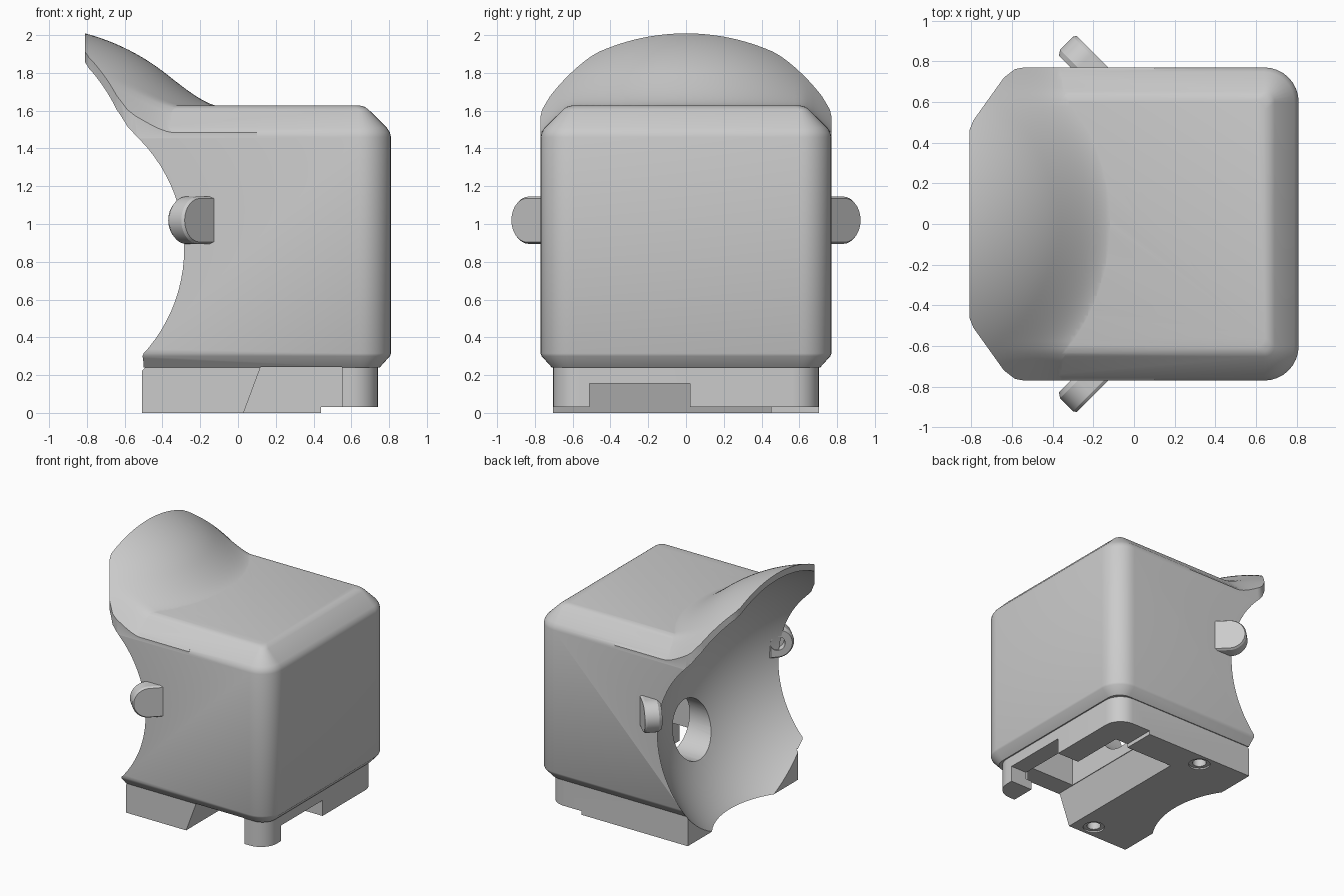
import bpy, bmesh, math
from mathutils import Vector

if "Cube" in bpy.data.objects:
    bpy.data.objects.remove(bpy.data.objects["Cube"])

grey = bpy.data.materials.new("light grey plastic")
grey.diffuse_color = (0.6, 0.6, 0.6, 1)
grey.use_nodes = True
grey.node_tree.nodes["Principled BSDF"].inputs["Base Color"].default_value = grey.diffuse_color


def finish_mesh(name, bm):
    bmesh.ops.recalc_face_normals(bm, faces=bm.faces)
    mesh = bpy.data.meshes.new(name)
    bm.to_mesh(mesh)
    bm.free()
    ob = bpy.data.objects.new(name, mesh)
    bpy.context.collection.objects.link(ob)
    mesh.materials.append(grey)
    return ob


def loft(name, rings):
    """Closed solid skinned through rings of equal length."""
    bm = bmesh.new()
    vs = [[bm.verts.new(p) for p in r] for r in rings]
    n = len(vs[0])
    for a, b in zip(vs, vs[1:]):
        for i in range(n):
            j = (i + 1) % n
            bm.faces.new((a[i], a[j], b[j], b[i]))
    bm.faces.new(vs[0])
    bm.faces.new(vs[-1])
    return finish_mesh(name, bm)


def box(name, x0, x1, y0, y1, z0, z1):
    pts = [(x0, y0), (x1, y0), (x1, y1), (x0, y1)]
    return loft(name, [[(x, y, z) for x, y in pts] for z in (z0, z1)])


def rod(name, start, end, r0, r1=None, n=40):
    """Round bar or cone between two points."""
    a, b = Vector(start), Vector(end)
    q = (b - a).to_track_quat('Z', 'Y')
    r1 = r0 if r1 is None else r1
    return loft(name, [[c + q @ Vector((r * math.cos(t), r * math.sin(t), 0))
                        for t in [2 * math.pi * i / n for i in range(n)]]
                       for c, r in ((a, r0), (b, r1))])


def round_rect(x0, x1, hy, r, z, n=8):
    ring = []
    for cx, cy, a0 in ((x1 - r, hy - r, 0), (x0 + r, hy - r, 90),
                       (x0 + r, r - hy, 180), (x1 - r, r - hy, 270)):
        for i in range(n + 1):
            t = math.radians(a0 + 90 * i / n)
            ring.append((cx + r * math.cos(t), cy + r * math.sin(t), z))
    return ring


def boolean(ob, other, op):
    """Apply a boolean and remove the helper."""
    mod = ob.modifiers.new("bool", 'BOOLEAN')
    mod.operation, mod.object, mod.solver = op, other, 'EXACT'
    bpy.context.view_layer.update()
    dg = bpy.context.evaluated_depsgraph_get()
    new = bpy.data.meshes.new_from_object(ob.evaluated_get(dg))
    ob.modifiers.clear()
    ob.data = new
    bpy.data.objects.remove(other)


def smooth(ob, angle):
    ob.data.materials.clear()
    ob.data.materials.append(grey)
    for p in ob.data.polygons:
        p.material_index = 0
    bpy.ops.object.select_all(action='DESELECT')
    ob.select_set(True)
    bpy.context.view_layer.objects.active = ob
    bpy.ops.object.shade_smooth_by_angle(angle=math.radians(angle))


CX, CZ = -1.11, 0.87            # centre shared by the bowl and the hood
R_IN, R_OUT = 1.129, 1.178

# Main housing: chamfered, rounded block
stack = [(0.24, 0.06), (0.30, 0.006), (0.315, 0), (1.46, 0), (1.485, 0.006),
         (1.51, 0.022), (1.605, 0.118), (1.62, 0.138), (1.627, 0.165)]
housing = loft("housing", [round_rect(-0.9, 0.81 - d, 0.77 - d,
                                      max(0.17 - d, 0.05), z) for z, d in stack])

# Base skirt
base = loft("base", [round_rect(-0.9, 0.74, 0.703, 0.14, z) for z in (0, 0.29)])

# Flared hood, blended softly into the top of the housing
NX, NY, K = 44, 48, 0.17
rings = []
for i in range(NX + 1):
    x = -0.86 + 0.96 * i / NX
    ring = []
    for j in range(NY + 1):
        y = -0.769 + 1.538 * j / NY
        flat = 1.623 - max(0, abs(y) - 0.63)
        dome = CZ + math.sqrt(max(R_OUT ** 2 - (x - CX) ** 2 - y * y, 0))
        h = max(K - abs(flat - dome), 0) / K
        ring.append((x, y, max(flat, dome) + h * h * K / 4))
    rings.append(ring + [(x, 0.769, 1.0), (x, -0.769, 1.0)])
hood = loft("hood", rings)
half = [(1, 0.9), (-0.53, 0.9), (-0.53, 0.772), (-0.585, 0.762),
        (-0.64, 0.72), (-0.79, 0.51), (-0.81, 0.46)]
plan = half + [(x, -y) for x, y in reversed(half)]
outline = loft("outline", [[(x, y, z) for x, y in plan] for z in (0.8, 2.2)])
boolean(hood, outline, 'INTERSECT')

boolean(housing, base, 'UNION')
boolean(housing, hood, 'UNION')

# Spherical bowl
bm = bmesh.new()
bmesh.ops.create_uvsphere(bm, u_segments=128, v_segments=64, radius=R_IN)
bmesh.ops.translate(bm, verts=bm.verts, vec=(CX, 0, CZ))
boolean(housing, finish_mesh("bowl", bm), 'DIFFERENCE')

# Slanted slot under the base, open to the front
slot = [(0.011, -0.05), (0.12, 0.243), (0.55, 0.243), (0.55, -0.05)]
cuts = [
    box("base_end", -1.3, -0.508, -1, 1, -0.1, 0.265),
    box("foot_step", 0.44, 1, -1, 1, -0.1, 0.03),
    box("side_notch", 0.5, 1, -0.51, 0.02, -0.1, 0.155),
    loft("slot", [[(x, y, z) for x, z in slot] for y in (-0.9, 0.45)]),
    box("cavity", 0.125, 0.6, -0.55, 0.44, 0.1, 1.2),
    rod("view_hole", (-0.3, 0, 0.55), (0.3, 0, 0.55), 0.225, n=48),
]
for s in (-1, 1):               # magnet sockets in the underside
    cuts.append(rod("socket", (-0.12, s * 0.6, -0.02), (-0.12, s * 0.6, 0.1), 0.05))
    cuts.append(rod("socket_rim", (-0.12, s * 0.6, -0.02), (-0.12, s * 0.6, 0.012), 0.078))
for c in cuts:
    boolean(housing, c, 'DIFFERENCE')
smooth(housing, 28)

# Strap lugs on both sides
for s, side in ((-1, "front"), (1, "back")):
    out = Vector((-1, s, 0)) / math.sqrt(2)
    thick = Vector((1, s, 0)) / math.sqrt(2)
    up = Vector((0, 0, 1))
    c = Vector((-0.247, s * 0.797, 1.02))
    rings = []
    for t, r, tail in ((-0.065, 0.108, -0.05), (-0.04, 0.125, -0.067),
                       (0.05, 0.125, -0.13), (0.065, 0.115, -0.14)):
        prof = [(r * math.cos(a), r * math.sin(a)) for a in
                [math.radians(-90 + 180 * i / 24) for i in range(25)]]
        prof += [(tail, r), (tail, -r)]
        rings.append([c + out * u + up * v + thick * t for u, v in prof])
    lug = loft(side + "_strap_lug", rings)
    boolean(lug, rod("pin_hole", c - thick * 0.1, c - thick * 0.01, 0.055), 'DIFFERENCE')
    smooth(lug, 30)
